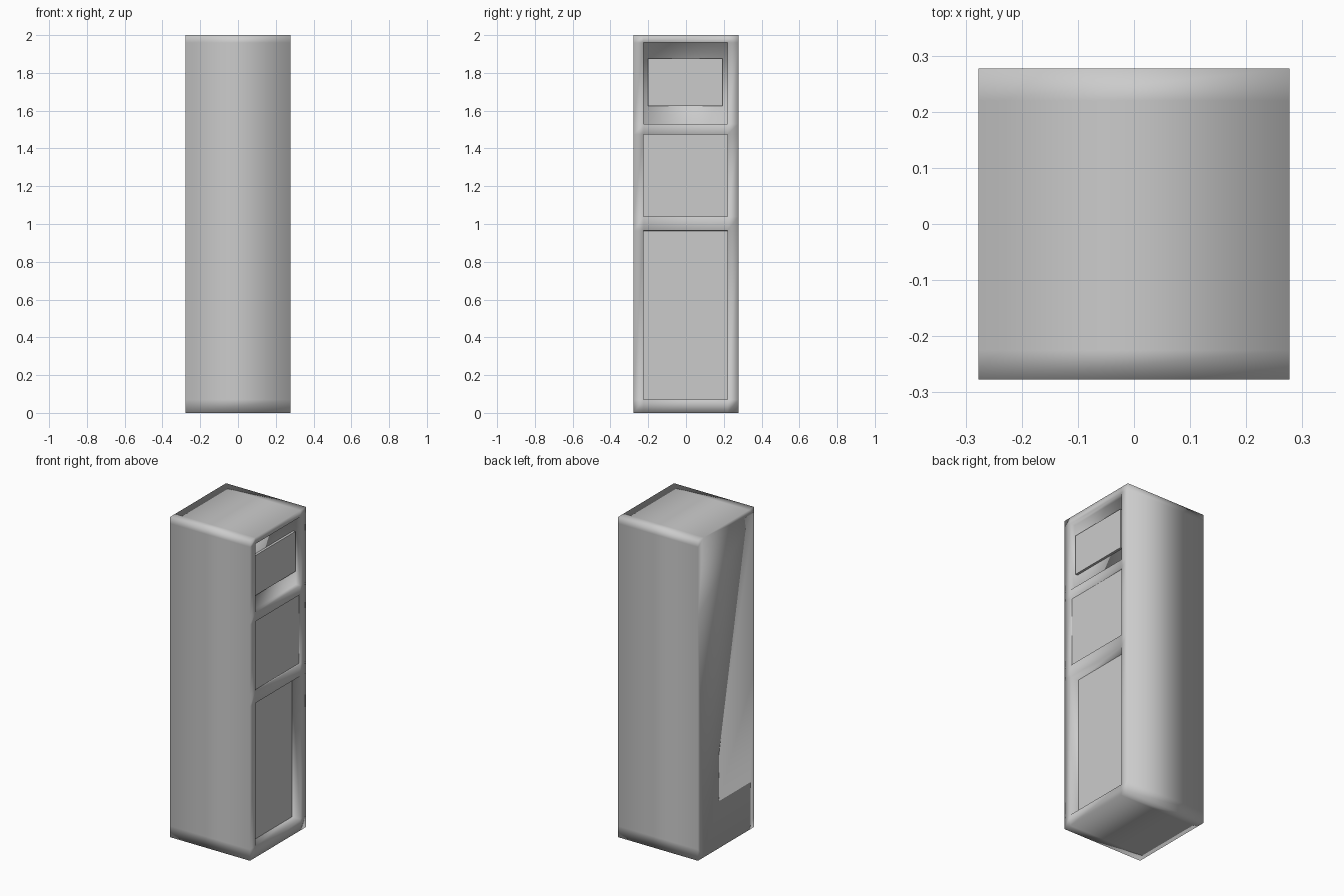
import bpy, bmesh
from mathutils import Vector

if "Cube" in bpy.data.objects:
    bpy.data.objects.remove(bpy.data.objects["Cube"])

HALF = 0.277                      # half the width and depth
YS = [-HALF, -0.225, 0.22, HALF]  # frame lines across the right side
ZS = [0, 0.07, 0.965, 1.04, 1.475, 1.53, 1.96, 2.0]
FLOORS = {1: 0.06, 3: 0.015, 5: 0.03}   # bay row -> recess depth


def cabinet_body():
    bm = bmesh.new()
    # framed side as a grid of quads
    grid = [[bm.verts.new((HALF, y, z)) for y in YS] for z in ZS]
    bays = {}
    for r in range(len(ZS) - 1):
        for c in range(len(YS) - 1):
            f = bm.faces.new((grid[r][c], grid[r][c + 1],
                              grid[r + 1][c + 1], grid[r + 1][c]))
            if c == 1 and r in FLOORS:
                bays[r] = f
    # give the sheet its full thickness
    res = bmesh.ops.extrude_face_region(bm, geom=bm.faces[:], use_keep_orig=True)
    back = [v for v in res["geom"] if isinstance(v, bmesh.types.BMVert)]
    bmesh.ops.translate(bm, verts=back, vec=(-2 * HALF, 0, 0))
    # clean far side: merge coplanar cells
    far = [f for f in bm.faces if all(v.co.x < 0 for v in f.verts)]
    bmesh.ops.dissolve_faces(bm, faces=far, use_verts=False)
    # recessed bays
    for r, depth in FLOORS.items():
        face = next(f for f in bm.faces
                    if all(v.co.x > 0.2 for v in f.verts) and
                    (f.calc_center_median() - Vector((HALF, (YS[1] + YS[2]) / 2,
                     (ZS[r] + ZS[r + 1]) / 2))).length < 1e-3)
        new = bmesh.ops.extrude_discrete_faces(bm, faces=[face])["faces"][0]
        bmesh.ops.translate(bm, verts=new.verts[:], vec=(-depth, 0, 0))
    bmesh.ops.recalc_face_normals(bm, faces=bm.faces[:])
    for f in bm.faces:
        f.smooth = True
    me = bpy.data.meshes.new("cabinet_body")
    bm.to_mesh(me)
    bm.free()
    bpy.context.collection.objects.link(bpy.data.objects.new("cabinet_body", me))


def panel(name, y0, y1, z0, z1, depth, back):
    # flat plate from the recess floor out to the visible face
    bpy.ops.mesh.primitive_cube_add(
        size=1, location=(HALF - (depth + back) / 2, (y0 + y1) / 2, (z0 + z1) / 2))
    ob = bpy.context.object
    ob.name = name
    ob.scale = (back - depth, y1 - y0, z1 - z0)
    bpy.ops.object.transform_apply(location=False, rotation=False, scale=True)


cabinet_body()
e = 0.001
panel("lower_panel", YS[1] + e, YS[2] - e, ZS[1] + e, ZS[2] - e, 0.056, 0.062)
panel("middle_panel", YS[1] + e, YS[2] - e, ZS[3] + e, ZS[4] - e, 0.01, 0.017)
panel("upper_panel", -0.20, 0.192, 1.625, 1.875, 0.015, 0.032)
